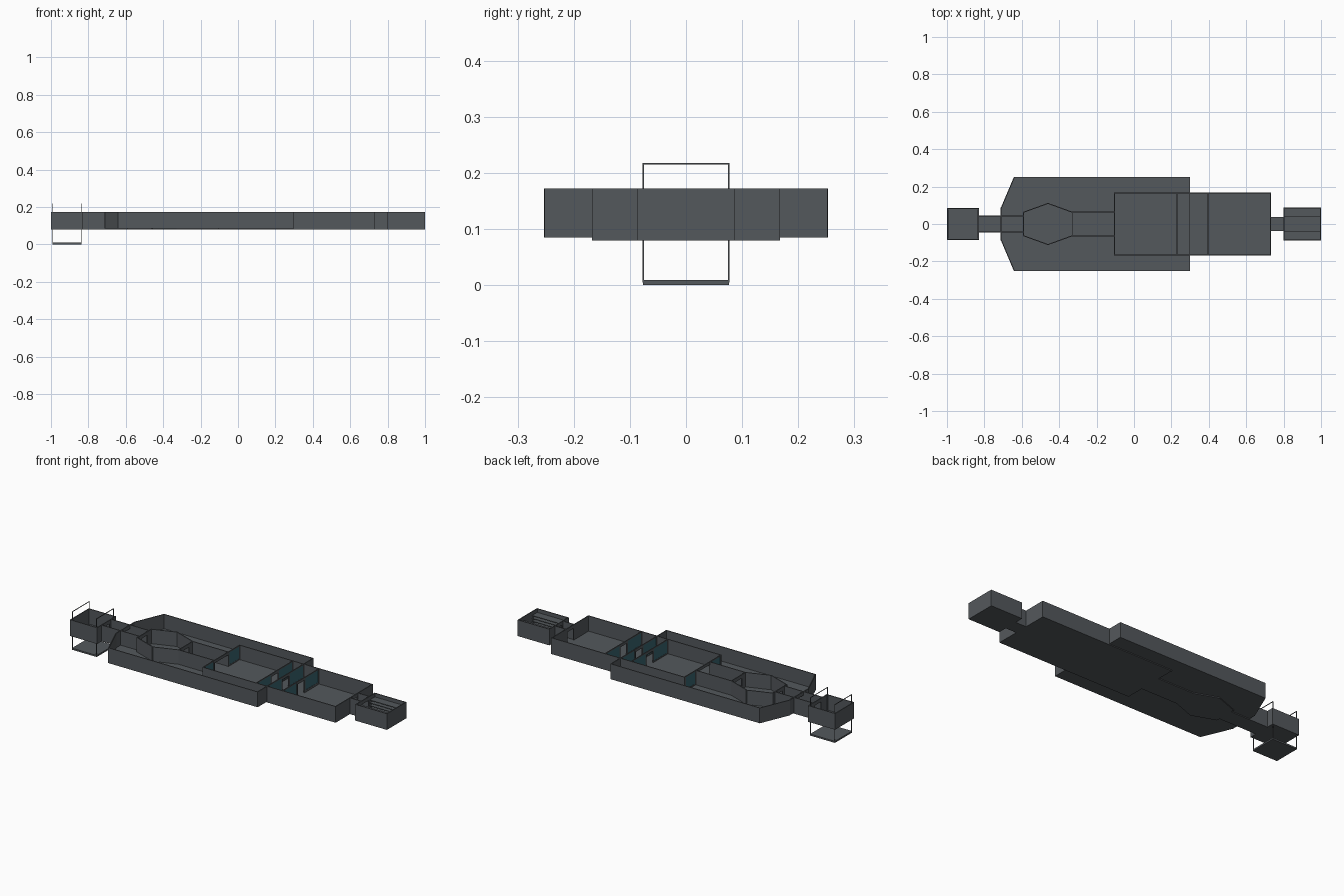
import bpy, bmesh, math
from mathutils import Vector, Matrix

if "Cube" in bpy.data.objects:
    bpy.data.objects.remove(bpy.data.objects["Cube"])

T = 0.005                       # wall thickness
Z0, Z1, TOP = 0.08, 0.085, 0.172


def material(name, rgb):
    m = bpy.data.materials.new(name)
    m.diffuse_color = (*rgb, 1)
    m.use_nodes = True
    m.node_tree.nodes["Principled BSDF"].inputs["Base Color"].default_value = m.diffuse_color
    return m


GREY = material("dark_grey", (0.088, 0.098, 0.107))
TEAL = material("teal_glass", (0.04, 0.13, 0.16))


def finish(name, bm, mat):
    bmesh.ops.recalc_face_normals(bm, faces=bm.faces[:])
    me = bpy.data.meshes.new(name)
    bm.to_mesh(me)
    bm.free()
    me.materials.append(mat)
    ob = bpy.data.objects.new(name, me)
    bpy.context.collection.objects.link(ob)
    return ob


def add_box(bm, x0, x1, y0, y1, z0, z1):
    m = Matrix.Translation(((x0 + x1) / 2, (y0 + y1) / 2, (z0 + z1) / 2))
    m = m @ Matrix.Diagonal((x1 - x0, y1 - y0, z1 - z0, 1))
    bmesh.ops.create_cube(bm, size=1, matrix=m)


def add_wall(bm, p, q, z0, z1):
    """Upright slab along the line p-q, lapping both corners."""
    p, q = Vector(p), Vector(q)
    d, c = q - p, (p + q) / 2
    m = Matrix.Translation((c.x, c.y, (z0 + z1) / 2))
    m = m @ Matrix.Rotation(math.atan2(d.y, d.x), 4, 'Z')
    m = m @ Matrix.Diagonal((d.length + T * 0.9, T, z1 - z0, 1))
    bmesh.ops.create_cube(bm, size=1, matrix=m)


def add_slab(bm, outline, z0, z1):
    lo = [bm.verts.new((x, y, z0)) for x, y in outline]
    hi = [bm.verts.new((x, y, z1)) for x, y in outline]
    bm.faces.new(lo[::-1])
    bm.faces.new(hi)
    n = len(lo)
    for i in range(n):
        j = (i + 1) % n
        bm.faces.new((lo[i], lo[j], hi[j], hi[i]))


def room(name, half, floor_z, door_ends=(0, 0)):
    """Floor and side walls mirrored from a half outline (x, y), with end doors."""
    bm = bmesh.new()
    mirror = [(x, -y) for x, y in half]
    add_slab(bm, mirror + half[::-1], floor_z, floor_z + 0.005)
    for side in (half, mirror):
        for p, q in zip(side, side[1:]):
            add_wall(bm, p, q, floor_z, TOP)
    for (x, y), door in zip((half[0], half[-1]), door_ends):
        if door is None:
            continue
        if door == 0:
            add_wall(bm, (x, -y), (x, y), floor_z, TOP)
        else:
            for s in (-1, 1):
                add_wall(bm, (x, s * door), (x, s * y), floor_z, TOP)
            add_wall(bm, (x, -door), (x, door), 0.152, TOP)
    return finish(name, bm, GREY)


# Outer hull with chamfered nose
room("outer_hull", [(-0.71, 0.085), (-0.64, 0.25), (0.298, 0.25), (0.298, 0.165)],
     Z1, (0.045, None))

# Rooms and corridors on the centre line
room("main_hall", [(-0.105, 0.165), (0.73, 0.165)], Z0, (None, 0.03))
room("middle_corridor", [(-0.33, 0.063), (-0.105, 0.063)], Z0, (None, None))
room("hexagon_room", [(-0.59, 0.063), (-0.46, 0.11), (-0.33, 0.063)], Z0, (0.025, 0.03))
room("nose_corridor", [(-0.83, 0.043), (-0.59, 0.043)], Z0, (None, None))
room("tail_corridor", [(0.73, 0.036), (0.802, 0.036)], Z0, (None, None))
room("lift_room", [(-0.997, 0.083), (-0.83, 0.083)], Z0, (0, 0.03))
room("tail_room", [(0.802, 0.085), (0.997, 0.085)], Z0, (0.03, 0))


# Glazed partitions: dark frame, teal panes, central doorway
def partition(name, x, door):
    frame, glass = bmesh.new(), bmesh.new()
    h = T / 2
    for s in (-1, 1):
        def part(bm, a, b, z0, z1, t=h):
            y0, y1 = sorted((s * a, s * b))
            add_box(bm, x - t, x + t, y0, y1, z0, z1)
        part(frame, door, 0.163, Z1, 0.097)
        part(frame, door, 0.163, 0.166, TOP)
        for y in (door, 0.155):
            part(frame, y, y + 0.008, 0.097, 0.166)
        part(glass, door + 0.008, 0.155, 0.097, 0.166, 0.0015)
    add_box(frame, x - h, x + h, -door, door, 0.156, TOP)
    finish(name + "_frame", frame, GREY)
    finish(name + "_glass", glass, TEAL)


partition("hall_entry", -0.105, 0.063)
for i, x in enumerate((0.23, 0.298, 0.395)):
    partition(f"partition_{i + 1}", x, 0.03)

# Stacked shelves along both sides of the tail room
bm = bmesh.new()
for s in (-1, 1):
    for z in (0.10, 0.116, 0.132, 0.148):
        y0, y1 = sorted((s * 0.037, s * 0.083))
        add_box(bm, 0.805, 0.995, y0, y1, z, z + 0.003)
finish("tail_shelves", bm, GREY)

# Lift platform, corner posts and top crossbars
bm = bmesh.new()
add_box(bm, -0.992, -0.836, -0.077, 0.077, 0.0, 0.009)
finish("lift_platform", bm, GREY)
bm = bmesh.new()
r = 0.0015
for x in (-0.99, -0.838):
    for y in (-0.076, 0.076):
        add_box(bm, x - r, x + r, y - r, y + r, 0.005, 0.218)
    add_box(bm, x - r, x + r, -0.076, 0.076, 0.215, 0.218)
finish("lift_frame", bm, GREY)
